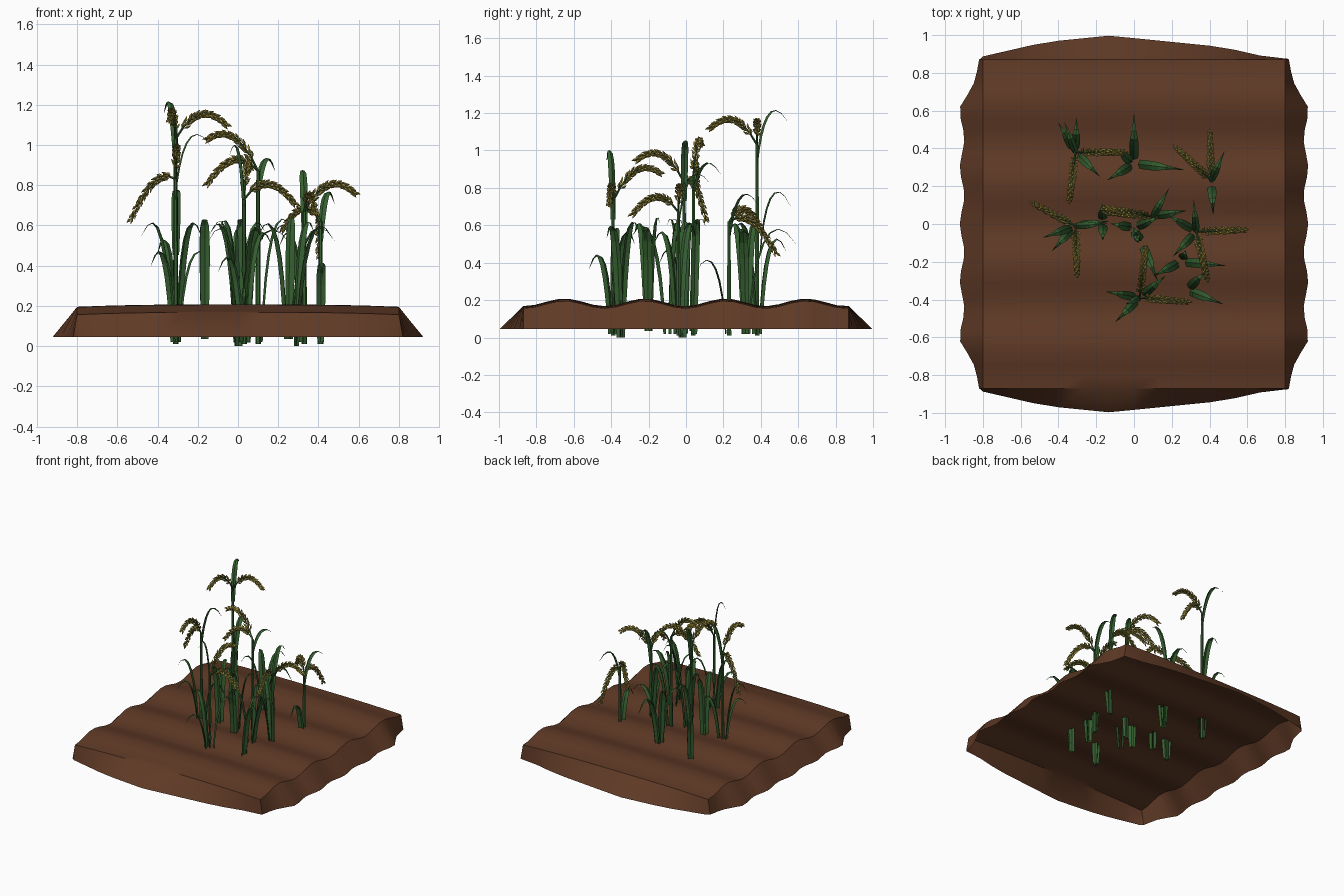
import bpy, bmesh, math, random
from mathutils import Vector as V, Matrix

if "Cube" in bpy.data.objects:
    bpy.data.objects.remove(bpy.data.objects["Cube"])
random.seed(4)

def mat(name, col):
    m = bpy.data.materials.new(name)
    m.diffuse_color = (*col, 1)
    m.use_nodes = True
    m.node_tree.nodes["Principled BSDF"].inputs["Base Color"].default_value = m.diffuse_color
    return m

SOIL = mat("brown soil", (0.115, 0.042, 0.019))
GREEN = mat("leaf green", (0.036, 0.115, 0.03))
GRAIN = mat("ripe grain", (0.34, 0.27, 0.05))

def finish(name, bm, m, angle=None):
    me = bpy.data.meshes.new(name)
    bm.to_mesh(me)
    bm.free()
    ob = bpy.data.objects.new(name, me)
    bpy.context.collection.objects.link(ob)
    me.materials.append(m)
    if angle:
        bpy.ops.object.select_all(action='DESELECT')
        ob.select_set(True)
        bpy.context.view_layer.objects.active = ob
        bpy.ops.object.shade_smooth_by_angle(angle=math.radians(angle))

def bezier(p, t):
    p = [V(q) for q in p]
    while len(p) > 1:
        p = [a.lerp(b, t) for a, b in zip(p, p[1:])]
    return p[0]

def tangent(p, t):
    return (bezier(p, min(1, t + .02)) - bezier(p, max(0, t - .02))).normalized()

def polar(deg, r=1, z=0):
    a = math.radians(deg)
    return V((r * math.cos(a), r * math.sin(a), z))

# furrowed soil patch: open shell, ridges along x, sloping skirt all round
def soil(nx=12, ny=28):
    bm = bmesh.new()
    grid = []
    for j in range(-1, ny + 2):
        y = .87 * (2 * min(max(j, 0), ny) / ny - 1)
        row = []
        for i in range(-1, nx + 2):
            x = .8 * (2 * min(max(i, 0), nx) / nx - 1)
            z = .188 + .02 * math.cos(math.tau * (y - .21) / .43) - .012 * abs(x / .8) ** 3
            px, py = x, y
            side, end = i in (-1, nx + 1), j in (-1, ny + 1)
            if side or end:
                z = .045
            if side and not end:
                out = .11 + .012 * math.cos(y * 21) - max(0, abs(y) - .62) * .4
                px += math.copysign(out, x)
            if end and not side:
                out = .127 - .10 * abs(x + .13) - .13 * max(0, abs(x) - .47)
                py += math.copysign(max(out, .006), y)
            if side and end:
                px, py = x * 1.012, y * 1.008
            row.append(bm.verts.new((px, py, z)))
        grid.append(row)
    for a, b in zip(grid, grid[1:]):
        for i in range(len(a) - 1):
            bm.faces.new((a[i], a[i + 1], b[i + 1], b[i]))
    finish("soil_patch", bm, SOIL, 40)

# tapering tube along a bezier path
def tube(bm, pts, r0, r1, steps=6, sides=6):
    rings = []
    for k in range(steps + 1):
        t = k / steps
        q = tangent(pts, t).to_track_quat('Z', 'Y')
        rings.append([bm.verts.new(bezier(pts, t) + q @ polar(360 * i / sides, r0 + (r1 - r0) * t))
                      for i in range(sides)])
    for a, b in zip(rings, rings[1:]):
        for i in range(sides):
            bm.faces.new((a[i], a[(i + 1) % sides], b[(i + 1) % sides], b[i]))
    bm.faces.new(rings[0][::-1])
    bm.faces.new(rings[-1])

# folded blade: rises to height peak, bends over and ends drop lower
def leaf(bm, base, deg, reach, peak, drop, w=.046):
    d, side = polar(deg, reach), polar(deg + 90)
    tip = base + d
    tip.z = peak - drop
    c1 = base + d * .12
    c1.z = base.z + (peak - base.z) * .75
    c2 = base + d * .45
    c2.z = peak + drop * .6 + .06
    pts = [base, c1, c2, tip]
    rows = []
    for k in range(9):
        t = k / 8
        c, nrm = bezier(pts, t), tangent(pts, t).cross(side)
        h = w / 2 * (.72 + .28 * math.sin(math.pi * min(1, t * 1.3))) * min(1, (1.02 - t) * 2.4)
        rows.append([bm.verts.new(p) for p in (c - side * h, c + nrm * h * .4, c + side * h)])
    for a, b in zip(rows, rows[1:]):
        for i in (0, 1):
            bm.faces.new((a[i], a[i + 1], b[i + 1], b[i]))

# arching seed head: thin stalk with pointed grains spiralling along it
def seed_head(bm, stalk, base, deg, rise, n=54):
    tip = base + polar(deg, .25, rise)
    mid = base.lerp(tip, .45)
    mid.z = base.z + rise / 2 + .17
    pts = [base, mid, tip]
    tube(stalk, pts, .006, .003, 6, 4)
    for k in range(n):
        t = .14 + .86 * k / (n - 1)
        tan = tangent(pts, t)
        out = tan.to_track_quat('Z', 'Y') @ polar(k * 137.5)
        fat = 1.1 - .5 * t
        aim = (tan + out * .55 * fat).normalized()
        m = (Matrix.Translation(bezier(pts, t) + out * .01 * fat + aim * .012)
             @ aim.to_track_quat('Z', 'Y').to_matrix().to_4x4()
             @ Matrix.Diagonal((.0075, .0075, random.uniform(.017, .022), 1)))
        ring = [bm.verts.new(m @ polar(90 * i)) for i in range(4)]
        lo, hi = bm.verts.new(m @ V((0, 0, -1))), bm.verts.new(m @ V((0, 0, 1)))
        for i in range(4):
            bm.faces.new((ring[i], ring[(i + 1) % 4], hi))
            bm.faces.new((ring[(i + 1) % 4], ring[i], lo))

soil()

# fruiting plants: x, y, stem height, (top leaf heading, rise),
# seed heads (heading, rise), lower leaves (heading, peak height)
plants = [
    (-.31, .38, 1.03, (110, .18), [(0, .07), (263, .09)], [(88, .78), (120, .54), (-45, .63)]),
    (-.31, -.01, .83, (4, .22), [(152, -.20), (272, .12)], [(200, .63), (227, .48), (8, .48)]),
    (.41, .23, .62, (66, .14), [(92, -.17), (137, -.04)], [(-87, .42)]),
    (.33, -.04, .67, (95, .20), [(2, .09), (-77, -.01)], [(150, .62), (227, .58)]),
    (.03, -.39, .73, (205, .27), [(83, .15), (-5, -.02)], [(170, .60), (225, .45), (40, .58)]),
    (.10, .04, .87, (60, .05), [(170, .16), (175, -.06)], [(10, .65)]),
]
for n, (x, y, height, (deg, rise), heads, lower) in enumerate(plants, 1):
    stem, blades, grains = bmesh.new(), bmesh.new(), bmesh.new()
    foot, top = V((x, y, .01)), V((x, y, height))
    tube(stem, [foot, top], .014, .009)
    leaf(blades, V((x, y, height - .1)), deg, .17 if rise < .25 else .08, height + rise, .05, .038)
    for h, peak in lower:
        high = peak > .66
        base = V((x, y, peak * .58 if high else .02)) + polar(h, .02)
        leaf(blades, base, h, .16, peak, .08)
    for h, up in heads:
        seed_head(grains, stem, top, h, up)
    finish(f"stem_{n}", stem, GREEN, 50)
    finish(f"leaves_{n}", blades, GREEN)
    finish(f"seed_head_{n}", grains, GRAIN)

# leafy shoots without seed: x, y, blades (heading, reach)
shoots = [
    (0, .32, [(90, .25), (143, .10), (212, .15), (-7, .25)]),
    (-.165, .01, [(92, .08), (-90, .08)]),
    (0, -.02, [(170, .11), (-74, .07), (23, .13)]),
    (.04, -.10, [(-67, .20), (117, .08)]),
    (.25, -.20, [(-5, .22), (207, .15), (68, .05)]),
    (.28, -.35, [(45, .12), (-21, .19)]),
]
for n, (x, y, blades) in enumerate(shoots, 1):
    bm = bmesh.new()
    for deg, reach in blades:
        base = V((x, y, .018 * (n % 3))) + polar(deg, .015)
        leaf(bm, base, deg, reach, .66 - .25 * reach, .02 + .3 * reach, .05)
    finish(f"shoot_{n}", bm, GREEN)
